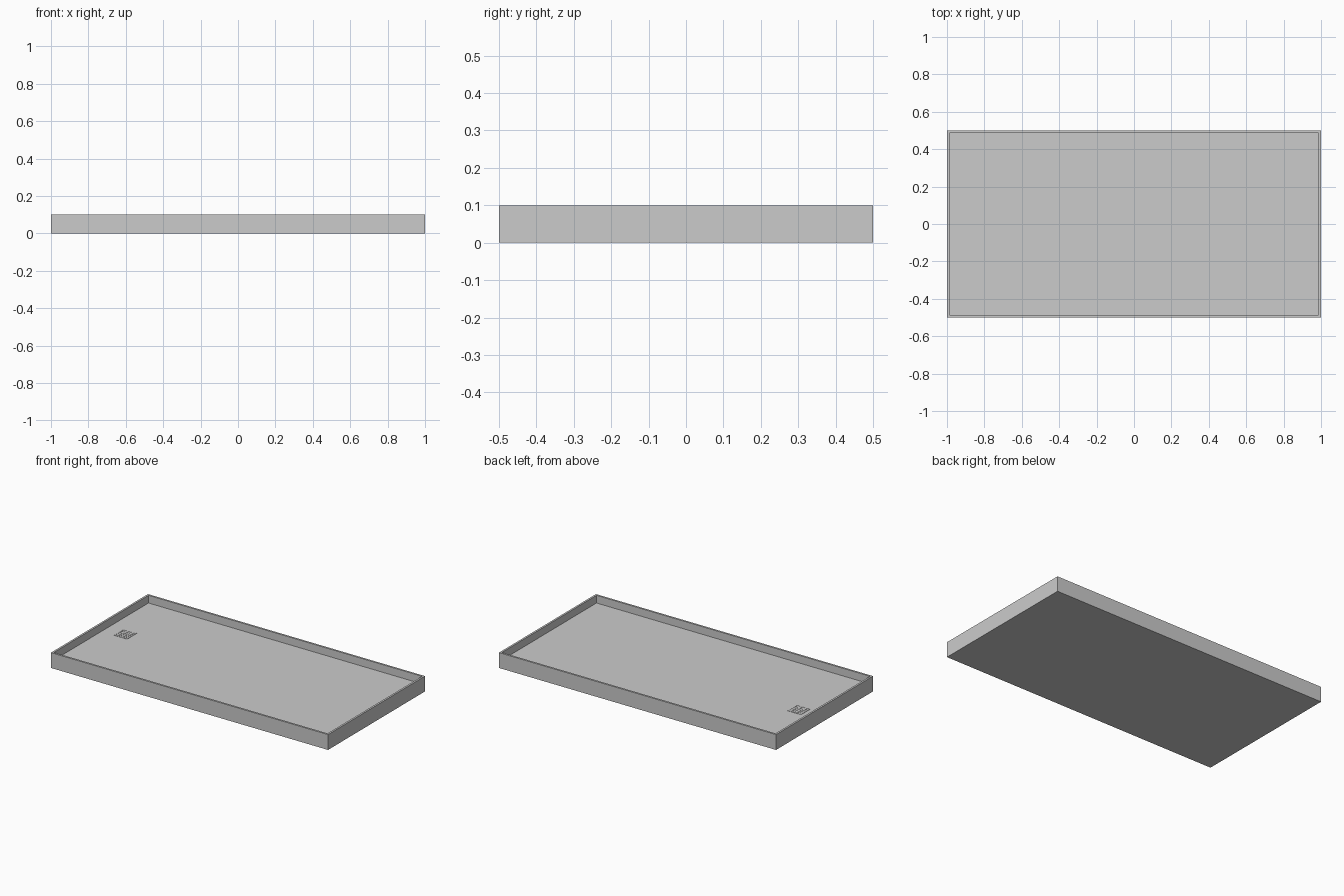
import bpy, bmesh
from mathutils import Matrix, Vector

if "Cube" in bpy.data.objects:
    bpy.data.objects.remove(bpy.data.objects["Cube"])

FLOOR_Z = 0.05
RIM = 0.018


def finish(bm, name):
    bmesh.ops.recalc_face_normals(bm, faces=bm.faces)
    mesh = bpy.data.meshes.new(name)
    bm.to_mesh(mesh)
    bm.free()
    obj = bpy.data.objects.new(name, mesh)
    bpy.context.collection.objects.link(obj)
    return obj


# Tray: a solid slab with its top inset and pushed down inside a thin rim
bm = bmesh.new()
bmesh.ops.create_cube(bm, size=1, matrix=Matrix.Translation((0, 0, 0.05)) @ Matrix.Diagonal((2, 1, 0.1, 1)))
top = max(bm.faces, key=lambda f: f.calc_center_median().z)
bmesh.ops.inset_region(bm, faces=[top], thickness=RIM)
floor = bmesh.ops.extrude_face_region(bm, geom=[top])
bmesh.ops.delete(bm, geom=[top], context='FACES_ONLY')
verts = [g for g in floor["geom"] if isinstance(g, bmesh.types.BMVert)]
bmesh.ops.translate(bm, verts=verts, vec=(0, 0, FLOOR_Z - 0.1))
finish(bm, "tray")

# Drain grate: thin square plate with a regular pattern of square holes
N = 11
bm = bmesh.new()
bmesh.ops.create_grid(bm, x_segments=N, y_segments=N, size=0.05)
cell = 0.1 / N
holes = []
for f in bm.faces:
    c = f.calc_center_median()
    i, j = int((c.x + 0.05) / cell), int((c.y + 0.05) / cell)
    if i % 2 and j % 2:
        holes.append(f)
bmesh.ops.delete(bm, geom=holes, context='FACES')
plate = bmesh.ops.extrude_face_region(bm, geom=bm.faces[:])
verts = [g for g in plate["geom"] if isinstance(g, bmesh.types.BMVert)]
bmesh.ops.translate(bm, verts=verts, vec=Vector((0, 0, 0.002)))
grate = finish(bm, "drain_grate")
grate.location = (-0.85, 0.05, FLOOR_Z)
